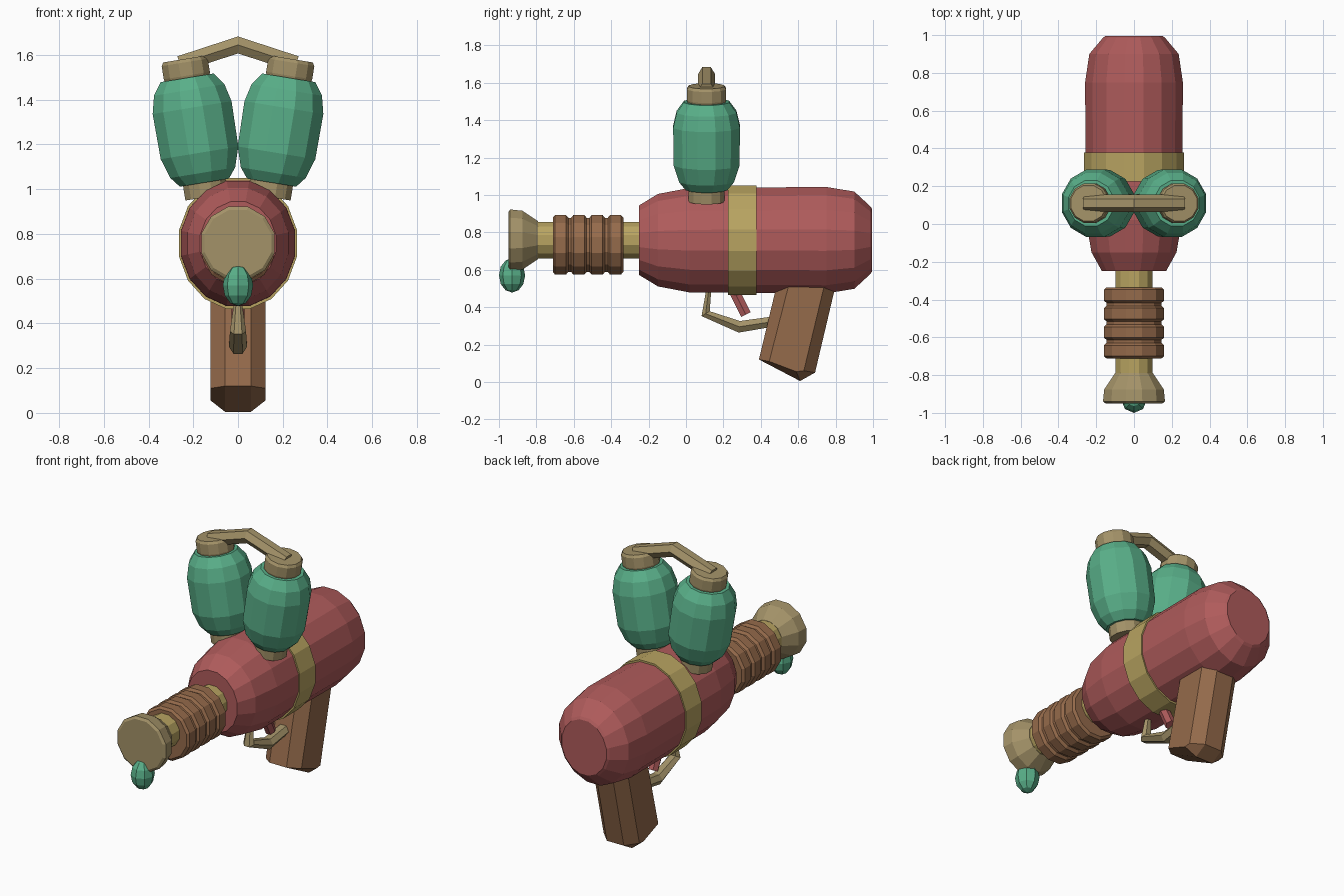
import bpy, bmesh, math
from mathutils import Matrix, Vector

cube = bpy.data.objects.get("Cube")
if cube:
    bpy.data.objects.remove(cube, do_unlink=True)


def material(name, rgb):
    m = bpy.data.materials.new(name)
    m.use_nodes = True
    m.diffuse_color = (*rgb, 1)
    m.node_tree.nodes["Principled BSDF"].inputs["Base Color"].default_value = (*rgb, 1)
    return m


RED = material("dusty red", (0.43, 0.105, 0.105))
GREEN = material("sea green", (0.10, 0.43, 0.25))
WOOD = material("brown wood", (0.30, 0.145, 0.07))
GOLD = material("yellow gold", (0.48, 0.37, 0.12))
BRASS = material("dull brass", (0.37, 0.29, 0.14))


def finish(bm, name, mat):
    bmesh.ops.recalc_face_normals(bm, faces=bm.faces)
    mesh = bpy.data.meshes.new(name)
    bm.to_mesh(mesh)
    bm.free()
    mesh.materials.append(mat)
    obj = bpy.data.objects.new(name, mesh)
    bpy.context.collection.objects.link(obj)
    return obj


def skin(bm, rings):
    """Join closed rings of points and cap both ends."""
    rings = [[bm.verts.new(p) for p in ring] for ring in rings]
    for a, b in zip(rings, rings[1:]):
        for i in range(len(a)):
            j = (i + 1) % len(a)
            bm.faces.new((a[i], a[j], b[j], b[i]))
    bm.faces.new(rings[0])
    bm.faces.new(rings[-1])


def lathe(name, mat, profile, matrix, sides=12, squash=1.0):
    """Turn (distance, radius) pairs about the local z axis."""
    bm = bmesh.new()
    angles = [2 * math.pi * (i + 0.5) / sides for i in range(sides)]
    skin(bm, [[matrix @ Vector((r * squash * math.cos(a), r * math.sin(a), s))
               for a in angles] for s, r in profile])
    return finish(bm, name, mat)


def sweep(name, mat, path, side, sizes):
    """Six-sided bar along a path; sizes are (half width, half height)."""
    bm = bmesh.new()
    pts = [Vector(p) for p in path]
    side = Vector(side)
    rings = []
    for i, (p, (w, h)) in enumerate(zip(pts, sizes)):
        d0 = (pts[max(i, 1)] - pts[max(i, 1) - 1]).normalized()
        k = min(i, len(pts) - 2)
        d1 = (pts[k + 1] - pts[k]).normalized()
        up = side.cross((d0 + d1).normalized())
        up /= max(0.5, math.sqrt((1 + d0.dot(d1)) / 2))
        rings.append([p + side * w * a + up * h * b for a, b in
                      ((1, 0), (.5, 1), (-.5, 1), (-1, 0), (-.5, -1), (.5, -1))])
    skin(bm, rings)
    return finish(bm, name, mat)


def along_y(z):
    return Matrix.Translation((0, 0, z)) @ Matrix.Rotation(-math.pi / 2, 4, 'X')


# Body and its band
axis = along_y(0.758)
lathe("body", RED, [(-0.25, 0.19), (-0.15, 0.252), (0.02, 0.285), (0.75, 0.29),
                    (0.9, 0.265), (0.985, 0.185), (0.995, 0.17)], axis, 16, 0.91)
lathe("body_band", GOLD, [(0.225, 0.299), (0.378, 0.299)], axis, 16, 0.9)

# Barrel, pump sleeve and muzzle
lathe("barrel", GOLD, [(-0.84, 0.102), (-0.2, 0.102)], axis)
ribs = []
for i in range(4):
    y = -0.712 + i * 0.098
    ribs += [(y, 0.15), (y + 0.012, 0.165), (y + 0.07, 0.165), (y + 0.083, 0.15)]
lathe("pump_sleeve", WOOD, ribs, along_y(0.733))
lathe("muzzle", BRASS, [(-0.95, 0.155), (-0.94, 0.17), (-0.875, 0.163),
                        (-0.79, 0.104)], axis)

# Sight bead under the muzzle
bm = bmesh.new()
bmesh.ops.create_uvsphere(bm, u_segments=8, v_segments=6, radius=1,
                          matrix=Matrix.Translation((0, -0.93, 0.57))
                          @ Matrix.Diagonal((0.068, 0.07, 0.092, 1)))
finish(bm, "muzzle_bead", GREEN)

# Twin leaning tanks with necks and caps
for side, label in ((1, "left"), (-1, "right")):
    m = (Matrix.Translation((side * 0.143, 0.11, 0.985))
         @ Matrix.Rotation(side * math.radians(9.3), 4, 'Y'))
    lathe(label + "_tank_neck", BRASS, [(-0.02, 0.1), (0.07, 0.1)], m)
    lathe(label + "_tank", GREEN, [(0.045, 0.115), (0.09, 0.152), (0.18, 0.182),
                                   (0.385, 0.185), (0.465, 0.165), (0.52, 0.125)], m)
    lathe(label + "_tank_cap", BRASS, [(0.5, 0.1), (0.53, 0.108), (0.59, 0.108),
                                       (0.605, 0.098)], m)

# Peaked handle joining the caps
sweep("tank_handle", BRASS, [(-0.26, 0.11, 1.56), (0, 0.11, 1.645), (0.26, 0.11, 1.56)],
      (0, 1, 0), [(0.046, 0.036)] * 3)

# Grip: full-depth centre slab tapering to narrower cheeks
outer = [(0.50, 0.58), (0.815, 0.58), (0.69, 0.05), (0.61, 0.005), (0.39, 0.12)]
cheek = [(0.565, 0.58), (0.755, 0.58), (0.63, 0.06), (0.59, 0.055), (0.445, 0.11)]
bm = bmesh.new()
skin(bm, [[(x, y, z) for y, z in shape] for x, shape in
          ((-0.122, cheek), (-0.058, outer), (0.058, outer), (0.122, cheek))])
finish(bm, "grip", WOOD)

# Trigger and its guard
sweep("trigger", RED, [(0, 0.24, 0.52), (0, 0.32, 0.36)], (1, 0, 0), [(0.03, 0.028)] * 2)
sweep("trigger_guard", BRASS,
      [(0, 0.125, 0.52), (0, 0.105, 0.365), (0, 0.285, 0.295), (0, 0.48, 0.325)],
      (1, 0, 0), [(0.014, 0.012), (0.036, 0.02), (0.04, 0.03), (0.04, 0.027)])
